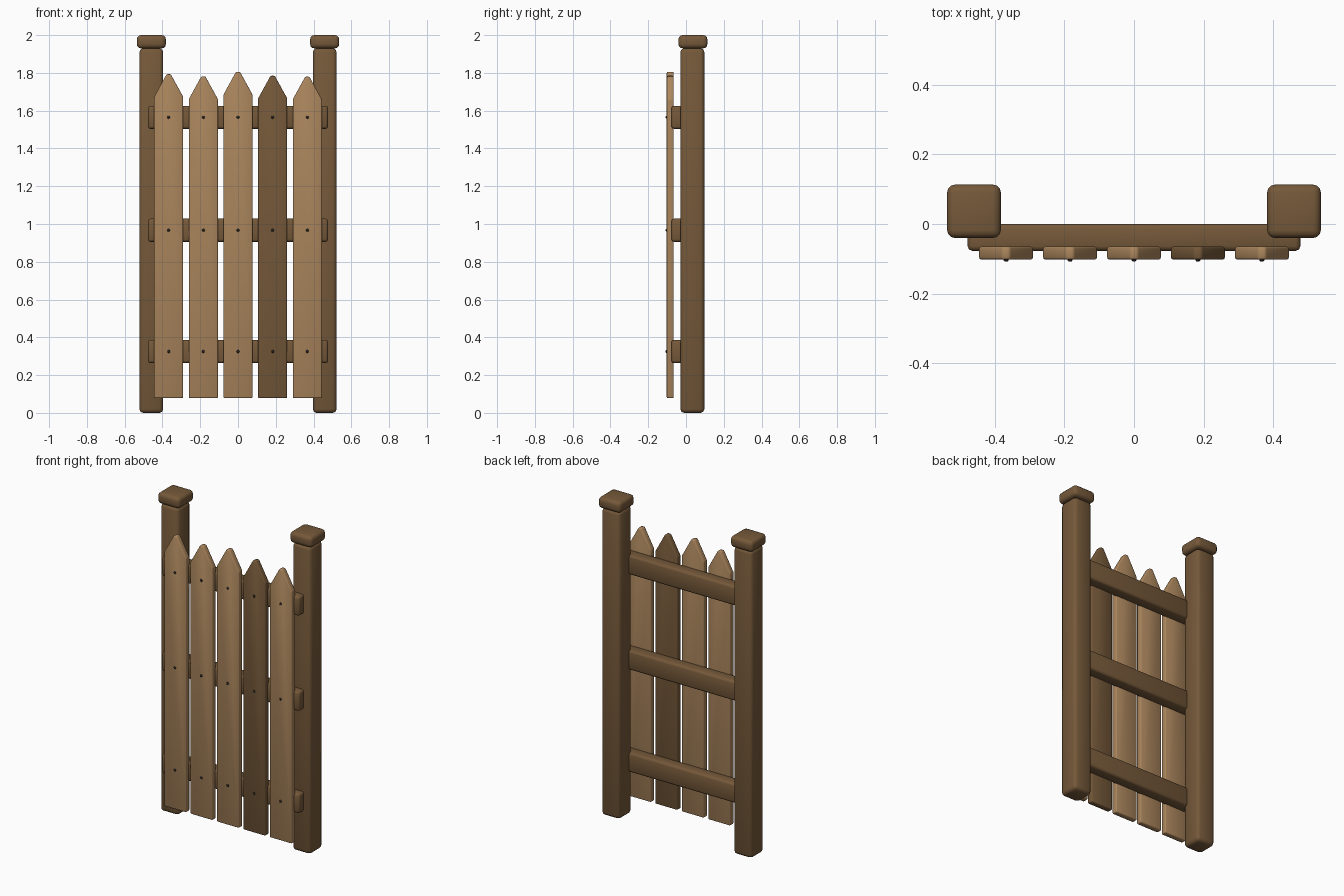
import bpy, bmesh, math

cube = bpy.data.objects.get("Cube")
if cube:
    bpy.data.objects.remove(cube, do_unlink=True)


def material(name, rgb):
    mat = bpy.data.materials.new(name)
    mat.use_nodes = True
    colour = (*rgb, 1)
    mat.diffuse_color = colour
    bsdf = mat.node_tree.nodes["Principled BSDF"]
    bsdf.inputs["Base Color"].default_value = colour
    bsdf.inputs["Roughness"].default_value = 0.8
    return mat


LIGHT = material("light wood", (0.41, 0.24, 0.11))
DARK = material("dark wood", (0.18, 0.10, 0.042))
IRON = material("dark iron", (0.02, 0.018, 0.016))


def finish(name, bm, mat, bevel=0, segments=2):
    bmesh.ops.recalc_face_normals(bm, faces=bm.faces)
    if bevel:
        bmesh.ops.bevel(bm, geom=bm.edges[:], offset=bevel, segments=segments,
                        profile=0.5, affect='EDGES', clamp_overlap=True)
    mesh = bpy.data.meshes.new(name)
    bm.to_mesh(mesh)
    bm.free()
    mesh.materials.append(mat)
    obj = bpy.data.objects.new(name, mesh)
    bpy.context.collection.objects.link(obj)
    bpy.ops.object.select_all(action='DESELECT')
    obj.select_set(True)
    bpy.context.view_layer.objects.active = obj
    bpy.ops.object.shade_smooth_by_angle(angle=math.radians(50))
    return obj


def box(name, low, high, mat, bevel, segments=2):
    bm = bmesh.new()
    bmesh.ops.create_cube(bm, size=1)
    for v in bm.verts:
        v.co = [h if c > 0 else l for c, l, h in zip(v.co, low, high)]
    return finish(name, bm, mat, bevel, segments)


# Posts with rounded caps
for side, x in (("right", -0.459), ("left", 0.459)):
    box(side + "_post", (x - 0.063, -0.03, 0), (x + 0.063, 0.097, 1.93), DARK, 0.02)
    box(side + "_post_cap", (x - 0.077, -0.04, 1.93), (x + 0.077, 0.113, 2), DARK, 0.022, 3)

# Cross rails
RAILS = {"bottom": 0.325, "middle": 0.967, "top": 1.565}
for level, z in RAILS.items():
    box(level + "_rail", (-0.477, -0.077, z - 0.061), (0.477, 0, z + 0.061), DARK, 0.013)


# Pointed pickets
def picket(name, x, shoulder, mat):
    bm = bmesh.new()
    half, tip = 0.077, 0.011
    top = shoulder + 0.12
    outline = [(-half, 0.078), (half, 0.078), (half, shoulder),
               (tip, top), (-tip, top), (-half, shoulder)]
    face = bm.faces.new([bm.verts.new((x + px, -0.102, z)) for px, z in outline])
    back = bmesh.ops.extrude_face_region(bm, geom=[face])
    verts = [g for g in back["geom"] if isinstance(g, bmesh.types.BMVert)]
    bmesh.ops.translate(bm, verts=verts, vec=(0, 0.037, 0))
    finish(name, bm, mat, 0.006)


# Nail heads, one per rail on each picket
def nail(name, x, z):
    bm = bmesh.new()
    bmesh.ops.create_uvsphere(bm, u_segments=10, v_segments=6, radius=0.008)
    bmesh.ops.scale(bm, verts=bm.verts, vec=(1, 0.8, 1))
    bmesh.ops.translate(bm, verts=bm.verts, vec=(x, -0.102, z))
    finish(name, bm, IRON)


for i, shoulder in enumerate((1.673, 1.661, 1.685, 1.665, 1.66)):
    x = (i - 2) * 0.1835
    picket(f"picket_{i + 1}", x, shoulder, DARK if i == 3 else LIGHT)
    for level, z in RAILS.items():
        nail(f"{level}_nail_{i + 1}", x, z)
